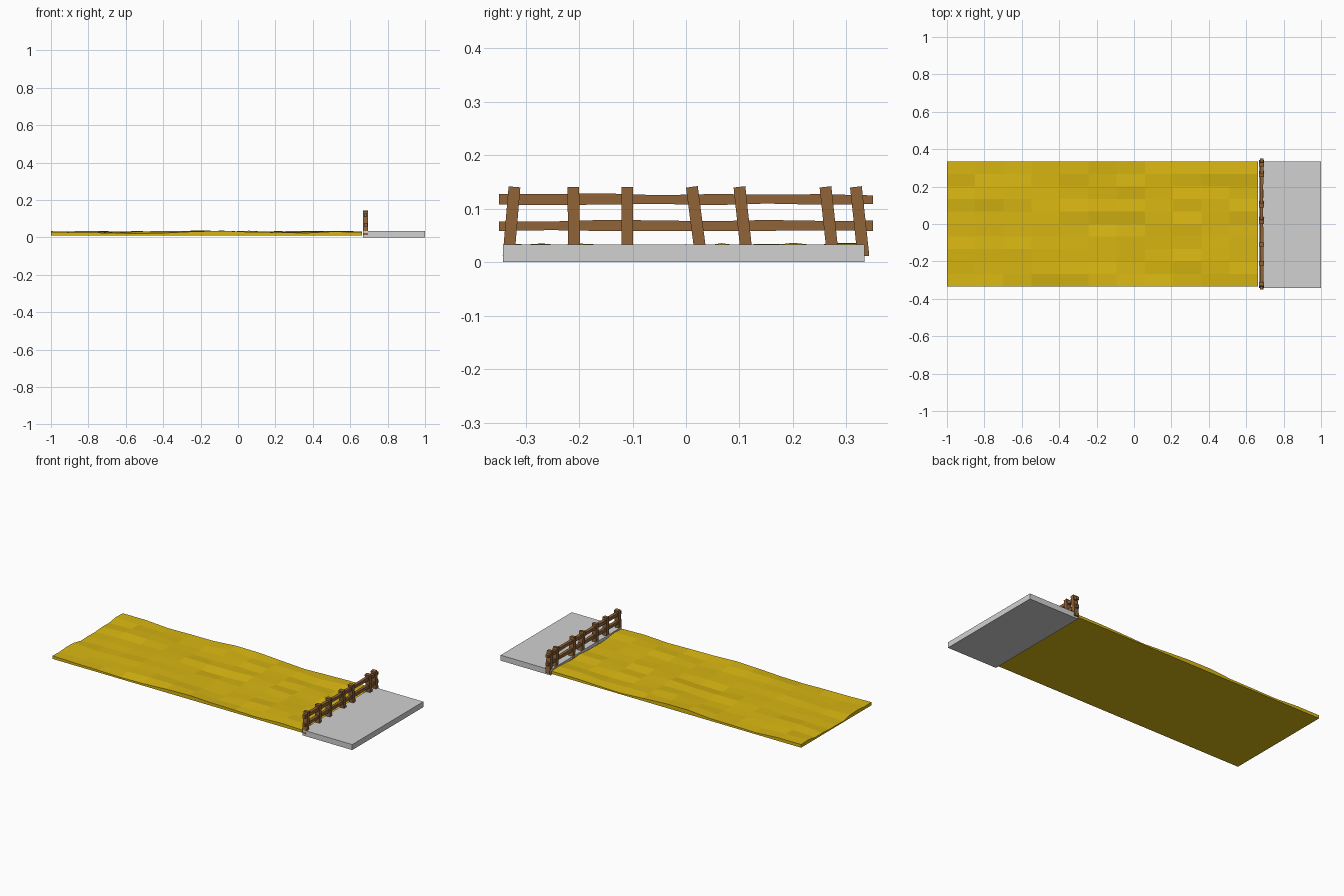
import bpy, bmesh, math, random
from mathutils import Vector

if "Cube" in bpy.data.objects:
    bpy.data.objects.remove(bpy.data.objects["Cube"])

random.seed(4)


def material(name, rgb):
    m = bpy.data.materials.new(name)
    m.diffuse_color = (*rgb, 1)
    m.use_nodes = True
    m.node_tree.nodes["Principled BSDF"].inputs["Base Color"].default_value = m.diffuse_color
    return m


STRAW = material("straw yellow", (0.69, 0.47, 0.006))
STONE = material("pale grey", (0.64, 0.64, 0.64))
WOOD = material("brown wood", (0.28, 0.127, 0.04))


def finish(name, bm, mat):
    bmesh.ops.recalc_face_normals(bm, faces=bm.faces)
    me = bpy.data.meshes.new(name)
    bm.to_mesh(me)
    bm.free()
    me.materials.append(mat)
    ob = bpy.data.objects.new(name, me)
    bpy.context.collection.objects.link(ob)
    return ob


def loft(name, sections, mat):
    """Skin a bar through four-cornered sections and cap both ends."""
    bm = bmesh.new()
    rings = [[bm.verts.new(p) for p in s] for s in sections]
    for a, b in zip(rings, rings[1:]):
        for i in range(4):
            j = (i + 1) % 4
            bm.faces.new((a[i], a[j], b[j], b[i]))
    bm.faces.new(rings[0])
    bm.faces.new(rings[-1])
    return finish(name, bm, mat)


# paved slab at the end
def slab_section(x):
    return [(x, -0.342, 0), (x, 0.334, 0), (x, 0.334, 0.033), (x, -0.342, 0.033)]


loft("paved_slab", [slab_section(0.668), slab_section(1.0)], STONE)

# field: gently uneven top, flat bottom
NX, NY = 11, 10
X0, X1, Y0, Y1, BASE = -1.0, 0.662, -0.335, 0.334, 0.011
bm = bmesh.new()
bmesh.ops.create_grid(bm, x_segments=NX, y_segments=NY, size=0.5)
for v in bm.verts:
    u, w = v.co.x + 0.5, v.co.y + 0.5
    x, y = X0 + (X1 - X0) * u, Y0 + (Y1 - Y0) * w
    z = 0.027 + 0.004 * math.sin(8 * x + 9 * y) + random.uniform(-0.006, 0.006)
    z += 0.004 * (abs(w - 0.5) * 2 - 0.5) * (1 - u)
    v.co = Vector((x, y, min(max(z, 0.016), 0.039)))
rim = [e for e in bm.edges if e.is_boundary]
ext = bmesh.ops.extrude_edge_only(bm, edges=rim)["geom"]
for v in (g for g in ext if isinstance(g, bmesh.types.BMVert)):
    v.co.z = BASE
bmesh.ops.holes_fill(bm, edges=[e for e in bm.edges if e.is_boundary], sides=0)
finish("field", bm, STRAW)

# fence posts, each with its own lean: (y at top, y at bottom)
FX = 0.682
POSTS = [(-0.321, -0.332), (-0.211, -0.209), (-0.110, -0.110), (0.011, 0.028),
         (0.100, 0.114), (0.261, 0.275), (0.318, 0.332)]
for n, (yt, yb) in enumerate(POSTS):
    tilt = (yt - yb) / 0.13 * 0.011
    h, d = 0.011, 0.014
    sections = []
    for y, z in ((yb, 0.011), (yt, 0.141)):
        sections.append([(FX - d, y - h, z + tilt), (FX + d, y - h, z + tilt),
                         (FX + d, y + h, z - tilt), (FX - d, y + h, z - tilt)])
    loft(f"fence_post_{n + 1}", sections, WOOD)

# two rough hewn rails
for name, zc in (("lower_rail", 0.068), ("upper_rail", 0.118)):
    sections = []
    for i in range(8):
        y = -0.35 + 0.1 * i
        h, d = random.uniform(0.008, 0.0105), random.uniform(0.007, 0.0095)
        z = zc + random.uniform(-0.001, 0.001)
        sections.append([(FX - d, y, z - h), (FX + d, y, z - h),
                         (FX + d, y, z + h), (FX - d, y, z + h)])
    loft(name, sections, WOOD)
